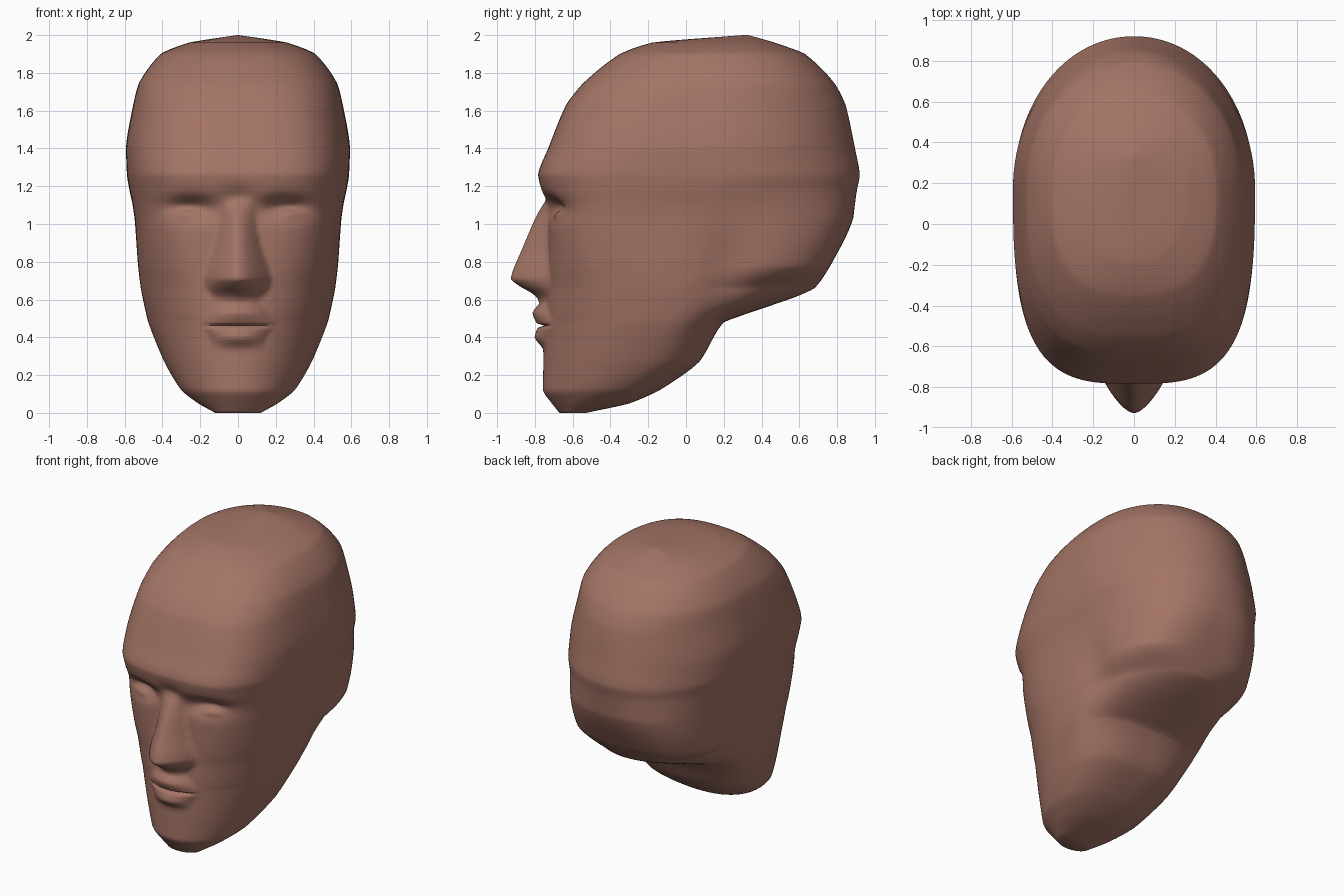
import bpy, bmesh, math

if "Cube" in bpy.data.objects:
    bpy.data.objects.remove(bpy.data.objects["Cube"])

COLUMNS = 200

# Head slices: height, half width, front y, back y, widest y, front and back roundness
SLICES = [
    (0.00, 0.12, -0.67, -0.53, -0.60, 2.0, 2.2),
    (0.05, 0.21, -0.71, -0.30, -0.50, 2.0, 2.3),
    (0.12, 0.30, -0.757, -0.14, -0.40, 2.0, 2.4),
    (0.27, 0.39, -0.755, 0.07, -0.25, 2.05, 2.6),
    (0.48, 0.475, -0.75, 0.20, -0.12, 2.1, 2.6),
    (0.51, 0.483, -0.75, 0.28, -0.10, 2.15, 2.3),
    (0.66, 0.515, -0.74, 0.68, -0.05, 2.35, 2.0),
    (0.78, 0.53, -0.735, 0.765, 0.00, 2.7, 3.1),
    (1.03, 0.548, -0.73, 0.885, 0.05, 3.2, 2.6),
    (1.11, 0.56, -0.745, 0.895, 0.08, 3.2, 2.4),
    (1.18, 0.575, -0.768, 0.905, 0.12, 3.2, 2.2),
    (1.26, 0.588, -0.783, 0.92, 0.18, 3.3, 2.05),
    (1.40, 0.593, -0.73, 0.895, 0.18, 3.2, 1.98),
    (1.63, 0.555, -0.635, 0.845, 0.15, 3.0, 2.0),
    (1.74, 0.527, -0.55, 0.79, 0.15, 2.8, 2.1),
    (1.90, 0.41, -0.35, 0.63, 0.15, 2.6, 2.2),
    (1.96, 0.26, -0.18, 0.47, 0.20, 2.3, 2.1),
    (2.00, 0.005, 0.30, 0.33, 0.315, 2.0, 2.0),
]
# Nose: height, projection, half width
NOSE = [(0.58, 0.0, 0.10), (0.61, 0.03, 0.13), (0.67, 0.14, 0.17), (0.71, 0.19, 0.175),
        (0.88, 0.13, 0.125), (1.03, 0.068, 0.095), (1.15, 0.0, 0.09), (1.24, 0.0, 0.09)]
# Lips: height, projection, half width
LIPS = [(0.31, 0.0, 0.14), (0.34, 0.005, 0.14), (0.40, 0.05, 0.15), (0.45, 0.035, 0.19),
        (0.462, 0.0, 0.2), (0.475, 0.04, 0.2), (0.53, 0.063, 0.16), (0.58, 0.03, 0.12),
        (0.64, 0.0, 0.1)]


def sample(table, z):
    """Cubic blend mixed with a straight line, without overshoot."""
    i = 0
    while i < len(table) - 2 and z > table[i + 1][0]:
        i += 1
    h = table[i + 1][0] - table[i][0]
    t = min(1.0, max(0.0, (z - table[i][0]) / h))

    def chord(k, c):
        k = min(max(k, 0), len(table) - 2)
        return (table[k + 1][c] - table[k][c]) / (table[k + 1][0] - table[k][0])

    def slope(k, c):
        a, b = chord(k - 1, c), chord(k, c)
        return 2 * a * b / (a + b) if a * b > 0 else 0.0

    row = []
    for c in range(1, len(table[0])):
        p, q = table[i][c], table[i + 1][c]
        cubic = (p * (1 + 2 * t) * (1 - t) ** 2 + q * t * t * (3 - 2 * t)
                 + h * t * (1 - t) * (slope(i, c) * (1 - t) - slope(i + 1, c) * t))
        row.append(0.65 * cubic + 0.35 * (p + (q - p) * t))
    return row


def bump(x, z, cx, cz, rx, rz):
    return math.exp(-((x - cx) / rx) ** 2 - ((z - cz) / rz) ** 2)


def features(x, z):
    """Forward offset of the face for nose, lips and eyes."""
    x = abs(x)
    height, half = sample(NOSE, z)
    out = height * max(0.0, 1 - (x / half) ** 1.6)
    height, half = sample(LIPS, z)
    out += height * max(0.0, 1 - (x / half) ** 2)
    out -= 0.075 * bump(x, z, 0.25, 1.085, 0.12, 0.055)  # eye socket
    out += 0.035 * bump(x, z, 0.27, 1.055, 0.07, 0.028)  # lower lid
    out -= 0.018 * bump(x, z, 0.0, 1.15, 0.08, 0.05)     # nose bridge
    return out


def ring(z):
    w, yf, yb, yc, nf, nb = sample(SLICES, z)
    pts = []
    for i in range(COLUMNS):
        a = 2 * math.pi * i / COLUMNS
        c, s = math.cos(a), math.sin(a)
        n = nf if s < 0 else nb
        r = (abs(c) ** n + abs(s) ** n) ** (-1 / n)
        x = w * r * c
        y = yc + r * s * ((yc - yf) if s < 0 else (yb - yc))
        if s < 0:
            y -= features(x, z)
        x *= 1 - 0.07 * bump(y, z, 0.22, 0.76, 0.14, 0.2)  # hollow behind the jaw
        pts.append((x, y, z))
    return pts


# Slice heights: every key height, with the gaps filled evenly
keys = sorted({row[0] for t in (SLICES, NOSE, LIPS) for row in t})
levels = [keys[0]]
for a, b in zip(keys, keys[1:]):
    n = max(1, math.ceil((b - a) / (0.007 if a > 1.89 else 0.016)))
    levels += [a + (b - a) * k / n for k in range(1, n + 1)]

# Loft the slices into a closed head
bm = bmesh.new()
rings = [[bm.verts.new(p) for p in ring(z)] for z in levels]
for lo, hi in zip(rings, rings[1:]):
    for i in range(COLUMNS):
        j = (i + 1) % COLUMNS
        bm.faces.new((lo[i], lo[j], hi[j], hi[i]))
bm.faces.new(rings[0][::-1])
bm.faces.new(rings[-1])
bmesh.ops.recalc_face_normals(bm, faces=bm.faces)
mesh = bpy.data.meshes.new("head")
bm.to_mesh(mesh)
bm.free()

skin = bpy.data.materials.new("brown skin")
skin.diffuse_color = (0.37, 0.175, 0.132, 1)
skin.use_nodes = True
skin.node_tree.nodes["Principled BSDF"].inputs["Base Color"].default_value = skin.diffuse_color
mesh.materials.append(skin)
head = bpy.data.objects.new("head", mesh)
bpy.context.collection.objects.link(head)
bpy.context.view_layer.objects.active = head
head.select_set(True)
bpy.ops.object.shade_smooth_by_angle(angle=math.radians(80))
